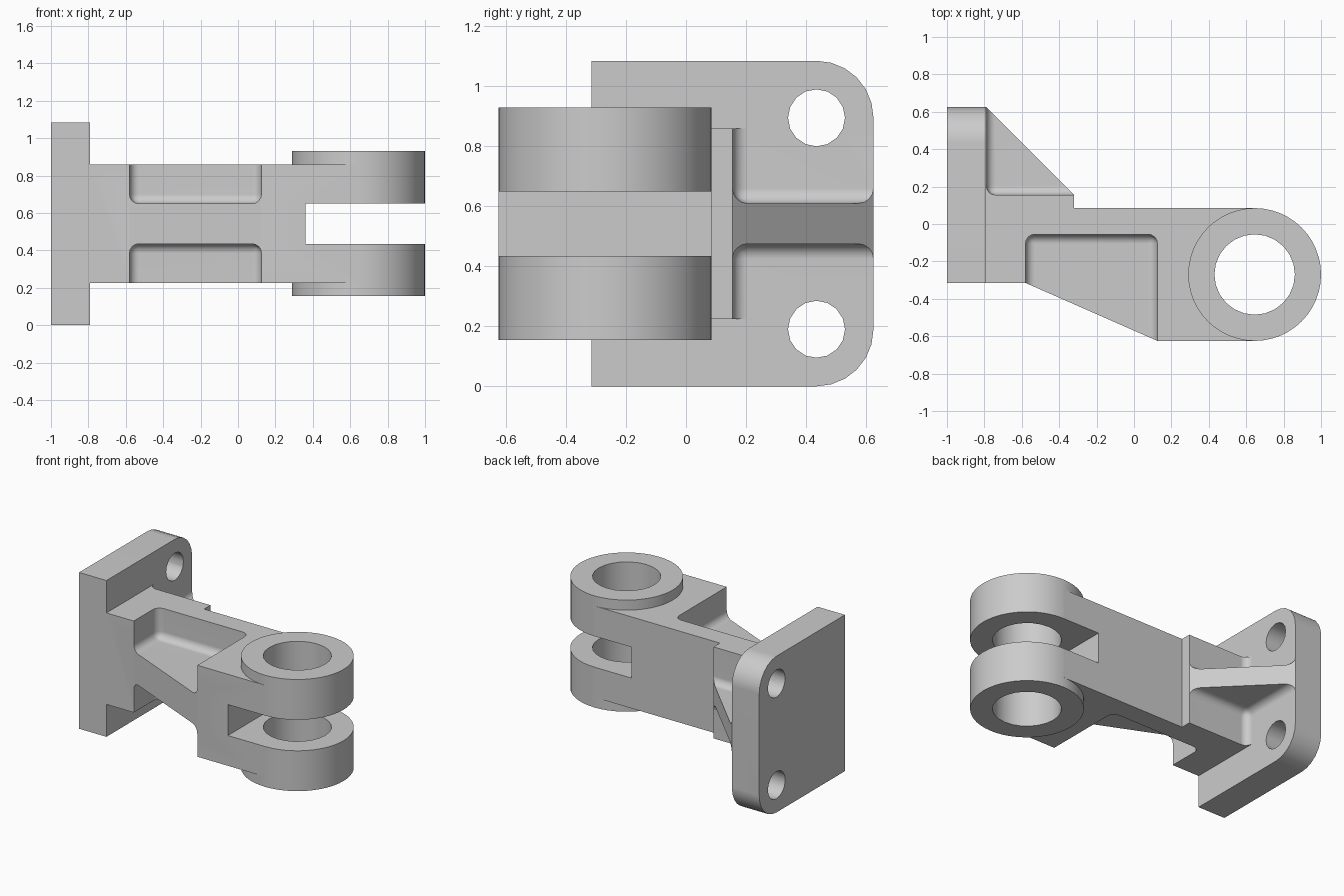
import bpy, bmesh, math
from mathutils import Matrix, Vector

if "Cube" in bpy.data.objects:
    bpy.data.objects.remove(bpy.data.objects["Cube"], do_unlink=True)

steel = bpy.data.materials.new("steel_grey")
steel.use_nodes = True
grey = (0.6, 0.6, 0.6, 1)
steel.diffuse_color = grey
steel.node_tree.nodes["Principled BSDF"].inputs["Base Color"].default_value = grey


def finish(name, bm):
    bmesh.ops.recalc_face_normals(bm, faces=bm.faces)
    mesh = bpy.data.meshes.new(name)
    bm.to_mesh(mesh)
    bm.free()
    mesh.materials.append(steel)
    obj = bpy.data.objects.new(name, mesh)
    bpy.context.scene.collection.objects.link(obj)
    return obj


def prism(name, points, offset):
    """Extrude a closed outline of 3D points along offset."""
    bm = bmesh.new()
    face = bm.faces.new([bm.verts.new(p) for p in points])
    grown = bmesh.ops.extrude_face_region(bm, geom=[face])["geom"]
    verts = [v for v in grown if isinstance(v, bmesh.types.BMVert)]
    bmesh.ops.translate(bm, verts=verts, vec=offset)
    return finish(name, bm)


def box(name, low, high, bevel=0):
    low, high = Vector(low), Vector(high)
    bm = bmesh.new()
    bmesh.ops.create_cube(bm, size=1)
    bmesh.ops.scale(bm, vec=high - low, verts=bm.verts)
    bmesh.ops.translate(bm, vec=(low + high) / 2, verts=bm.verts)
    if bevel:
        bmesh.ops.bevel(bm, geom=bm.edges[:], offset=bevel, segments=4,
                        profile=0.5, affect='EDGES')
    return finish(name, bm)


def cylinder(name, centre, radius, depth, sides, axis='Z'):
    bm = bmesh.new()
    turn = Matrix.Rotation(math.pi / 2, 4, 'Y') if axis == 'X' else Matrix()
    bmesh.ops.create_cone(bm, cap_ends=True, segments=sides, radius1=radius, radius2=radius,
                          depth=depth, matrix=Matrix.Translation(centre) @ turn)
    return finish(name, bm)


def combine(target, tool, operation='DIFFERENCE'):
    mod = target.modifiers.new("join", 'BOOLEAN')
    mod.operation, mod.solver, mod.object = operation, 'EXACT', tool
    graph = bpy.context.evaluated_depsgraph_get()
    mesh = bpy.data.meshes.new_from_object(target.evaluated_get(graph))
    target.modifiers.clear()
    target.data = mesh
    bpy.data.objects.remove(tool, do_unlink=True)


MID = 0.5425          # mirror height
EYE = (0.645, -0.27)  # clevis pin axis
R = 0.355

# Arm body outline, seen from above, including the rear gusset
outline = [(-0.9, -0.25), (-0.79, -0.315), (-0.58, -0.315), (0.125, EYE[1] - R),
           (EYE[0], EYE[1] - R), (EYE[0], EYE[1] + R), (-0.32, EYE[1] + R),
           (-0.32, 0.155), (-0.79, 0.625), (-0.9, 0.6)]
bracket = prism("clevis_bracket", [(x, y, 0.225) for x, y in outline], (0, 0, 0.635))

# Filleted pockets above and below the front web and the rear gusset
for side in (1, -1):
    for low, high, half in (((-0.58, -1.2), (0.125, -0.055), 0.1075),
                            ((-0.79, 0.155), (0.3, 1.2), 0.0675)):
        z0, z1 = sorted((MID + side * half, MID + side * 0.7))
        combine(bracket, box("pocket_cutter", (*low, z0), (*high, z1), 0.05))

# Round clevis eye, bore and slot
combine(bracket, cylinder("eye_boss", (*EYE, MID), R, 0.775, 48), 'UNION')
combine(bracket, cylinder("bore_cutter", (*EYE, MID), 0.215, 2, 24))
combine(bracket, box("slot_cutter", (0.36, -1, MID - 0.1075), (1.3, 1, MID + 0.1075)))

# Mounting plate with two rounded corners and two bolt holes
corner = 0.19
plate_outline = [(-0.79, -0.315, 0), (-0.79, -0.315, 2 * MID)]
for start, z in ((90, 2 * MID - corner), (0, corner)):
    for i in range(7):
        a = math.radians(start - 15 * i)
        plate_outline.append((-0.79, 0.625 - corner + corner * math.cos(a), z + corner * math.sin(a)))
plate = prism("mounting_plate", plate_outline, (-0.21, 0, 0))
combine(bracket, plate, 'UNION')
for z in (0.19, 2 * MID - 0.19):
    combine(bracket, cylinder("bolt_cutter", (-0.9, 0.435, z), 0.095, 0.6, 16, 'X'))

# Smooth curved faces, keep machined edges sharp
bpy.ops.object.select_all(action='DESELECT')
bracket.select_set(True)
bpy.context.view_layer.objects.active = bracket
bpy.ops.object.shade_smooth_by_angle(angle=math.radians(30))
normals = bracket.modifiers.new("flat_face_normals", 'WEIGHTED_NORMAL')
normals.keep_sharp = True
